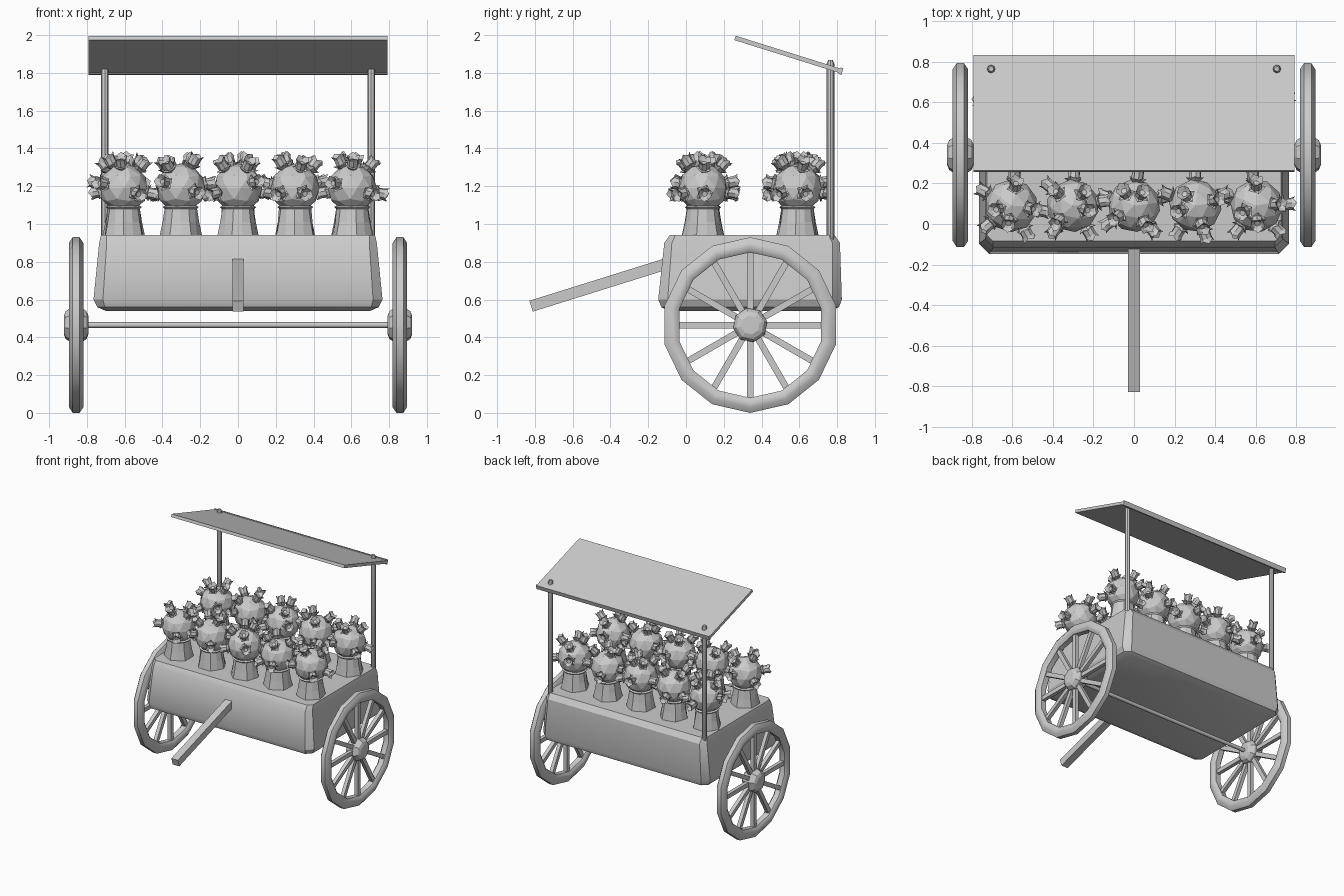
import bpy, bmesh, math, random
from mathutils import Vector, Matrix

if "Cube" in bpy.data.objects:
    bpy.data.objects.remove(bpy.data.objects["Cube"])

random.seed(4)


def finish(name, bm, smooth=None):
    bmesh.ops.recalc_face_normals(bm, faces=bm.faces)
    me = bpy.data.meshes.new(name)
    bm.to_mesh(me)
    bm.free()
    ob = bpy.data.objects.new(name, me)
    bpy.context.collection.objects.link(ob)
    if smooth:
        bpy.ops.object.select_all(action='DESELECT')
        ob.select_set(True)
        bpy.context.view_layer.objects.active = ob
        bpy.ops.object.shade_smooth_by_angle(angle=math.radians(smooth))
    return ob


def loft(bm, rings, mat=Matrix(), closed=False):
    """Skin a list of equally sized rings; cap the ends unless closed."""
    vs = [[bm.verts.new(mat @ Vector(p)) for p in r] for r in rings]
    n, m = len(vs[0]), len(vs)
    for i in range(m if closed else m - 1):
        a, b = vs[i], vs[(i + 1) % m]
        for j in range(n):
            bm.faces.new((a[j], a[(j + 1) % n], b[(j + 1) % n], b[j]))
    if not closed:
        bm.faces.new(vs[0])
        bm.faces.new(vs[-1])


def circle(r, z, n, wave=0.0, lift=0.0, phase=0.0):
    """Ring of n points; every second point may be pushed out or lifted."""
    return [((r + wave * (i % 2)) * math.cos(math.tau * i / n + phase),
             (r + wave * (i % 2)) * math.sin(math.tau * i / n + phase),
             z + lift * (i % 2)) for i in range(n)]


def box(bm, size, mat):
    bmesh.ops.create_cube(bm, size=1, matrix=mat @ Matrix.Diagonal((*size, 1)))


def beam(bm, a, b, w, t):
    """Square bar between two points in the yz plane, w wide in x."""
    a, b = Vector(a), Vector(b)
    d = b - a
    rot = Matrix.Rotation(math.atan2(d.z, d.y), 4, 'X')
    box(bm, (w, d.length, t), Matrix.Translation((a + b) / 2) @ rot)


# cart body: tapered box with cut corners and a rolled bottom edge
def body_ring(hx, y0, y1, z, c):
    return [(-hx + c, y0, z), (hx - c, y0, z), (hx, y0 + c, z), (hx, y1 - c, z),
            (hx - c, y1, z), (-hx + c, y1, z), (-hx, y1 - c, z), (-hx, y0 + c, z)]


bm = bmesh.new()
loft(bm, [body_ring(0.70, -0.09, 0.77, 0.54, 0.03),
          body_ring(0.745, -0.13, 0.81, 0.56, 0.04),
          body_ring(0.765, -0.147, 0.825, 0.60, 0.05),
          body_ring(0.735, -0.115, 0.815, 0.90, 0.04),
          body_ring(0.725, -0.085, 0.785, 0.943, 0.03)])
finish("cart_body", bm, 30)

# pull handle
bm = bmesh.new()
beam(bm, (0, -0.10, 0.79), (0, -0.82, 0.565), 0.06, 0.06)
finish("pull_handle", bm)

# axle
AXIS = Matrix.Translation((0, 0.34, 0.465)) @ Matrix.Rotation(math.pi / 2, 4, 'Y')
bm = bmesh.new()
loft(bm, [circle(0.015, -0.85, 10), circle(0.015, 0.85, 10)], AXIS)
finish("axle", bm, 40)

# wheels: rim, twelve spokes and hub
for side, sx in (("left", -1), ("right", 1)):
    place = Matrix.Translation((sx * 0.857, 0, 0)) @ AXIS
    bm = bmesh.new()
    prof = [(0.385, -0.022), (0.405, -0.038), (0.435, -0.038), (0.465, -0.018),
            (0.465, 0.018), (0.435, 0.038), (0.405, 0.038), (0.385, 0.022)]
    loft(bm, [circle(r, x, 14) for r, x in prof], place, closed=True)
    finish(side + "_wheel_rim", bm, 40)

    bm = bmesh.new()
    for k in range(12):
        rot = Matrix.Rotation(k * math.pi / 6, 4, 'Z')
        box(bm, (0.34, 0.034, 0.03), place @ rot @ Matrix.Translation((0.23, 0, 0)))
    finish(side + "_wheel_spokes", bm)

    bm = bmesh.new()
    loft(bm, [circle(r, x, 8, phase=0.2) for r, x in
              [(0.05, -0.065), (0.075, -0.055), (0.092, -0.03), (0.092, 0.03),
               (0.075, 0.055), (0.05, 0.065)]], place)
    finish(side + "_wheel_hub", bm)

# canopy: sloping slab, two posts with bolts
bm = bmesh.new()
beam(bm, (0, 0.26, 1.985), (0, 0.825, 1.808), 1.585, 0.024)
beam(bm, (0, 0.812, 1.812), (0, 0.828, 1.807), 1.585, 0.036)
finish("canopy", bm)
for side, sx in (("left", -1), ("right", 1)):
    bm = bmesh.new()
    loft(bm, [circle(r, z, 8) for r, z in
              [(0.014, 0.87), (0.02, 0.885), (0.02, 1.85), (0.012, 1.868)]],
         Matrix.Translation((sx * 0.705, 0.765, 0)))
    finish(side + "_canopy_post", bm, 40)


# one flowering bush: flared pot, round foliage, cup blossoms
def blossom(bm, direction, reach):
    d = Vector(direction).normalized()
    mat = (Matrix.Translation(Vector((0, 0, 0.25)) + d * reach)
           @ d.to_track_quat('Z', 'Y').to_matrix().to_4x4()
           @ Matrix.Rotation(random.uniform(0, 3), 4, 'Z'))
    # leaf collar
    loft(bm, [circle(0.012, -0.015, 10),
              circle(0.032, 0.008, 10, wave=0.016, lift=0.01),
              circle(0.012, 0.014, 10)], mat)
    # cup with a toothed rim and hollow centre
    loft(bm, [circle(0.016, 0.0, 8), circle(0.030, 0.015, 8), circle(0.030, 0.05, 8),
              circle(0.036, 0.058, 8, lift=0.016), circle(0.024, 0.055, 8),
              circle(0.014, 0.045, 8)], mat)


bm = bmesh.new()
loft(bm, [circle(0.10, 0.0, 12, wave=0.012), circle(0.092, 0.07, 12, wave=0.005),
          circle(0.086, 0.14, 12), circle(0.096, 0.15, 12), circle(0.06, 0.17, 12)])
bmesh.ops.create_icosphere(bm, subdivisions=2, radius=0.13,
                           matrix=Matrix.Translation((0, 0, 0.25)))
for k in range(4):      # upper blossoms
    a = k * math.tau / 4 + random.uniform(-0.3, 0.3)
    blossom(bm, (math.cos(a), math.sin(a), random.uniform(1.1, 2.2)), 0.128)
for k in range(5):      # side blossoms
    a = k * math.tau / 5 + random.uniform(-0.25, 0.25)
    blossom(bm, (math.cos(a), math.sin(a), random.uniform(-0.25, 0.3)), 0.122)
bush = finish("flower_bush_1", bm)
bush.location = (-0.605, 0.09, 0.94)

# two rows of five bushes
count = 1
for y in (0.09, 0.59):
    for i in range(5):
        if count > 1:
            ob = bpy.data.objects.new("flower_bush_%d" % count, bush.data)
            bpy.context.collection.objects.link(ob)
            ob.location = ((i - 2) * 0.3025, y, 0.94)
            ob.rotation_euler.z = count * 1.3
        count += 1
